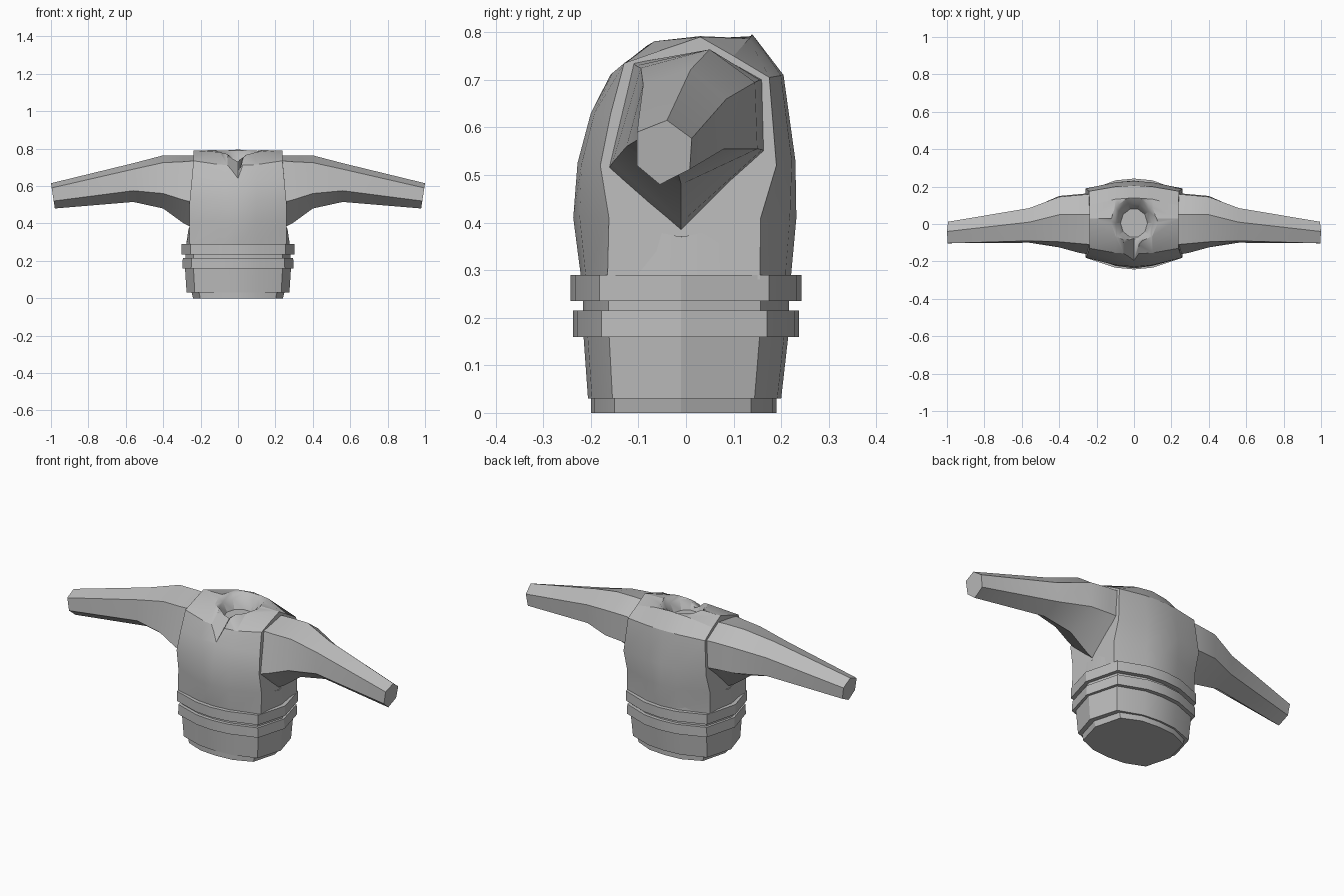
import bpy, bmesh, math
from mathutils import Vector

if "Cube" in bpy.data.objects:
    bpy.data.objects.remove(bpy.data.objects["Cube"])

grey = bpy.data.materials.new("plain grey")
grey.diffuse_color = (0.5, 0.5, 0.5, 1)
grey.use_nodes = True
grey.node_tree.nodes["Principled BSDF"].inputs["Base Color"].default_value = grey.diffuse_color


def loft(name, sections, angle=25):
    """Skin a row of matching closed cross-sections and cap both ends."""
    bm = bmesh.new()
    rows = [[bm.verts.new(p) for p in s] for s in sections]
    n = len(rows[0])
    for a, b in zip(rows, rows[1:]):
        for i in range(n):
            j = (i + 1) % n
            bm.faces.new((a[i], a[j], b[j], b[i]))
    bm.faces.new(rows[0])
    bm.faces.new(rows[-1])
    bmesh.ops.recalc_face_normals(bm, faces=bm.faces)
    mesh = bpy.data.meshes.new(name)
    bm.to_mesh(mesh)
    bm.free()
    ob = bpy.data.objects.new(name, mesh)
    bpy.context.collection.objects.link(ob)
    mesh.materials.append(grey)
    bpy.context.view_layer.objects.active = ob
    ob.select_set(True)
    bpy.ops.object.shade_smooth_by_angle(angle=math.radians(angle))
    ob.select_set(False)
    return ob


def waist_ring(z, side, front, back, corner=0.84, side_z=None):
    """Twelve-sided waist outline: half width, front depth, back depth."""
    c = side * corner
    half = [(0, -front), (0.1, -front * 0.96), (c, -front * 0.75),
            (side, -0.01), (c, back * 0.72), (0.1, back * 0.96), (0, back)]
    pts = half + [(-x, y) for x, y in half[-2:0:-1]]
    return [(x, y, side_z if side_z and abs(x) == side else z) for x, y in pts]


# Waist: hem, skirt, two raised bands and the part under the arms
loft("hem", [waist_ring(0, 0.24, 0.2, 0.19), waist_ring(0.04, 0.25, 0.2, 0.19)])
loft("skirt", [waist_ring(0.03, 0.275, 0.206, 0.2),
               waist_ring(0.17, 0.284, 0.216, 0.216)])
loft("lower_band", [waist_ring(0.16, 0.298, 0.237, 0.237),
                    waist_ring(0.215, 0.295, 0.237, 0.237)])
loft("band_gap", [waist_ring(0.2, 0.282, 0.217, 0.217),
                  waist_ring(0.25, 0.282, 0.217, 0.217)])
loft("upper_band", [waist_ring(0.235, 0.302, 0.243, 0.243),
                    waist_ring(0.29, 0.302, 0.243, 0.243)])
loft("under_arm", [waist_ring(0.28, 0.278, 0.219, 0.219, 0.9),
                   waist_ring(0.4, 0.265, 0.215, 0.215, 0.93, 0.37)])

# Chest: side profiles (y, z) at the middle and at the armhole
middle = [(-.22, .28), (-.237, .41), (-.228, .525), (-.2, .63), (-.16, .71),
          (-.07, .785), (.03, .793), (.14, .795), (.205, .71), (.23, .53),
          (.232, .41), (.22, .28)]
armhole = [(-.165, .28), (-.162, .41), (-.18, .52), (-.158, .63), (-.13, .735),
           (-.05, .763), (.03, .79), (.10, .75), (.175, .705), (.19, .52),
           (.157, .41), (.155, .28)]


def chest_section(x, t):
    out = []
    for (my, mz), (ay, az) in zip(middle, armhole):
        z = mz + (az - mz) * t
        # shoulders are narrower than the ribs
        shrink = 1 - 0.09 * max(0, min(1, (z - 0.5) / 0.25)) * t
        out.append((x * shrink, my + (ay - my) * t, z))
    return out


chest = loft("chest", [chest_section(-.26, 1), chest_section(-.1, .18),
                       chest_section(0, 0), chest_section(.1, .18),
                       chest_section(.26, 1)])

# Neck opening: stepped bowl plus a V notch, cut from the chest
def neck_ring(z, r):
    return [(r * math.sin(math.tau * (i + .5) / 10),
             0.005 + r * 1.08 * math.cos(math.tau * (i + .5) / 10), z)
            for i in range(10)]


bowl = loft("neck_bowl_cutter", [neck_ring(.84, .135), neck_ring(.79, .128),
                                 neck_ring(.765, .098), neck_ring(.715, .072)])
notch = loft("neck_notch_cutter", [
    [(-.15, -.30, .82), (.15, -.30, .82), (0, -.30, .56)],
    [(-.11, -.07, .82), (.11, -.07, .82), (0, -.07, .735)]])
for cutter in (bowl, notch):
    mod = chest.modifiers.new(cutter.name, 'BOOLEAN')
    mod.operation = 'DIFFERENCE'
    mod.solver = 'EXACT'
    mod.object = cutter
bpy.context.view_layer.objects.active = chest
for mod in list(chest.modifiers):
    if mod.type == 'BOOLEAN':
        bpy.ops.object.modifier_apply(modifier=mod.name)
for cutter in (bowl, notch):
    bpy.data.objects.remove(cutter)

# Sleeves: six-sided sections (y, z) from shoulder to cuff
sleeve = [
    (.23, [(.05, .762), (.16, .70), (.165, .55), (-.01, .37), (-.165, .51), (-.11, .735)]),
    (.29, [(.05, .764), (.155, .70), (.16, .553), (-.01, .40), (-.155, .525), (-.105, .73)]),
    (.40, [(.05, .764), (.145, .695), (.15, .555), (-.01, .48), (-.125, .56), (-.095, .725)]),
    (.56, [(.01, .722), (.085, .66), (.08, .555), (-.02, .515), (-.10, .575), (-.09, .69)]),
    (.99, [(-.04, .615), (.012, .577), (.008, .512), (-.055, .48), (-.103, .52), (-.103, .59)]),
]
for side, name in ((1, "right_sleeve"), (-1, "left_sleeve")):
    # the cuff leans so its top reaches out furthest
    loft(name, [[(side * (x + (.01 * (z - .55) / .065 if x > .9 else 0)), y, z)
                 for y, z in pts] for x, pts in sleeve], 20)
